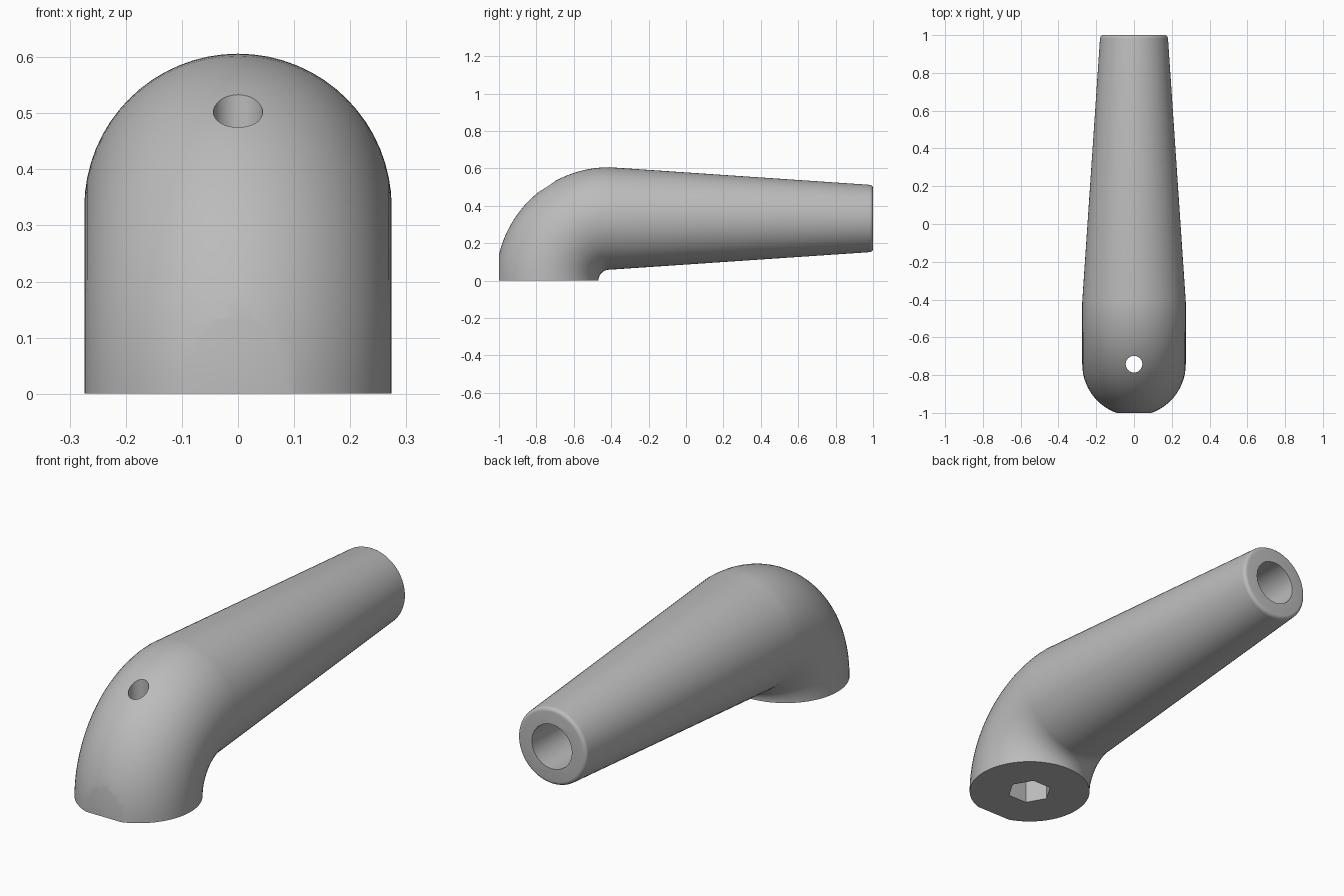
import bpy
import bmesh
import math
from mathutils import Vector, Matrix

default_cube = bpy.data.objects.get("Cube")
if default_cube:
    bpy.data.objects.remove(default_cube, do_unlink=True)

SEGMENTS = 64
BEND_Y = -0.41        # where the elbow meets the straight grip
AXIS_Z = 0.332        # height of the grip axis, also the bend radius
BODY_R = 0.274
END_R = 0.18
FILLET = 0.018

grey = bpy.data.materials.new("satin grey")
grey.use_nodes = True
colour = (0.5, 0.5, 0.5, 1)
grey.diffuse_color = colour
grey.node_tree.nodes["Principled BSDF"].inputs["Base Color"].default_value = colour


def make_object(name, bm):
    bmesh.ops.recalc_face_normals(bm, faces=bm.faces[:])
    mesh = bpy.data.meshes.new(name)
    bm.to_mesh(mesh)
    bm.free()
    mesh.materials.append(grey)
    obj = bpy.data.objects.new(name, mesh)
    bpy.context.collection.objects.link(obj)
    return obj


def loft(stations):
    """Skin circular sections given as (y, z, turn about x, radius)."""
    bm = bmesh.new()
    rings = []
    for y, z, turn, radius in stations:
        place = Matrix.Translation((0, y, z)) @ Matrix.Rotation(turn, 4, 'X')
        ring = []
        for i in range(SEGMENTS):
            a = math.tau * i / SEGMENTS
            ring.append(bm.verts.new(place @ Vector((radius * math.cos(a), radius * math.sin(a), 0))))
        rings.append(ring)
    for low, high in zip(rings, rings[1:]):
        for i in range(SEGMENTS):
            j = (i + 1) % SEGMENTS
            bm.faces.new((low[i], low[j], high[j], high[i]))
    bm.faces.new(rings[0])
    bm.faces.new(rings[-1])
    return bm


def prism(sides, radius, depth, matrix):
    bm = bmesh.new()
    bmesh.ops.create_cone(bm, cap_ends=True, segments=sides, radius1=radius,
                          radius2=radius, depth=depth, matrix=matrix)
    return bm


def cut(target, name, bm):
    cutter = make_object(name, bm)
    cutter.hide_render = True
    mod = target.modifiers.new(name, 'BOOLEAN')
    mod.operation = 'DIFFERENCE'
    mod.solver = 'EXACT'
    mod.object = cutter
    bpy.context.view_layer.objects.active = target
    bpy.ops.object.modifier_apply(modifier=mod.name)
    bpy.data.objects.remove(cutter, do_unlink=True)


# Quarter-turn elbow rising from the base
stations = []
STEPS = 28
for i in range(STEPS + 1):
    t = math.pi / 2 * i / STEPS
    stations.append((BEND_Y - AXIS_Z * math.cos(t), AXIS_Z * math.sin(t), -t, BODY_R))

# Tapered grip with a rounded end rim
for i in range(6):
    t = math.pi / 2 * i / 5
    stations.append((1 - FILLET + FILLET * math.sin(t), AXIS_Z, -math.pi / 2,
                     END_R - FILLET + FILLET * math.cos(t)))
handle = make_object("lever_handle", loft(stations))

# Flat on the front of the elbow
bm = bmesh.new()
bmesh.ops.create_cube(bm, size=1, matrix=Matrix.Translation((0, -1.5, 0.2)))
cut(handle, "front_flat_cutter", bm)

# Screw hole down through the elbow, hexagonal socket under it
base_y = BEND_Y - AXIS_Z
cut(handle, "screw_hole_cutter", prism(32, 0.044, 2, Matrix.Translation((0, base_y, 0.5))))
hex_turn = Matrix.Rotation(math.pi / 2, 4, 'Z')
cut(handle, "hex_socket_cutter",
    prism(6, 0.1, 0.5, Matrix.Translation((0, base_y, 0)) @ hex_turn))

# Bore in the end of the grip
lay_down = Matrix.Rotation(math.pi / 2, 4, 'X')
cut(handle, "grip_bore_cutter",
    prism(24, 0.105, 1.2, Matrix.Translation((0, 1, AXIS_Z)) @ lay_down))

# Smooth shading with crisp rims
bpy.ops.object.select_all(action='DESELECT')
handle.select_set(True)
bpy.context.view_layer.objects.active = handle
bpy.ops.object.shade_smooth_by_angle(angle=math.radians(30))
